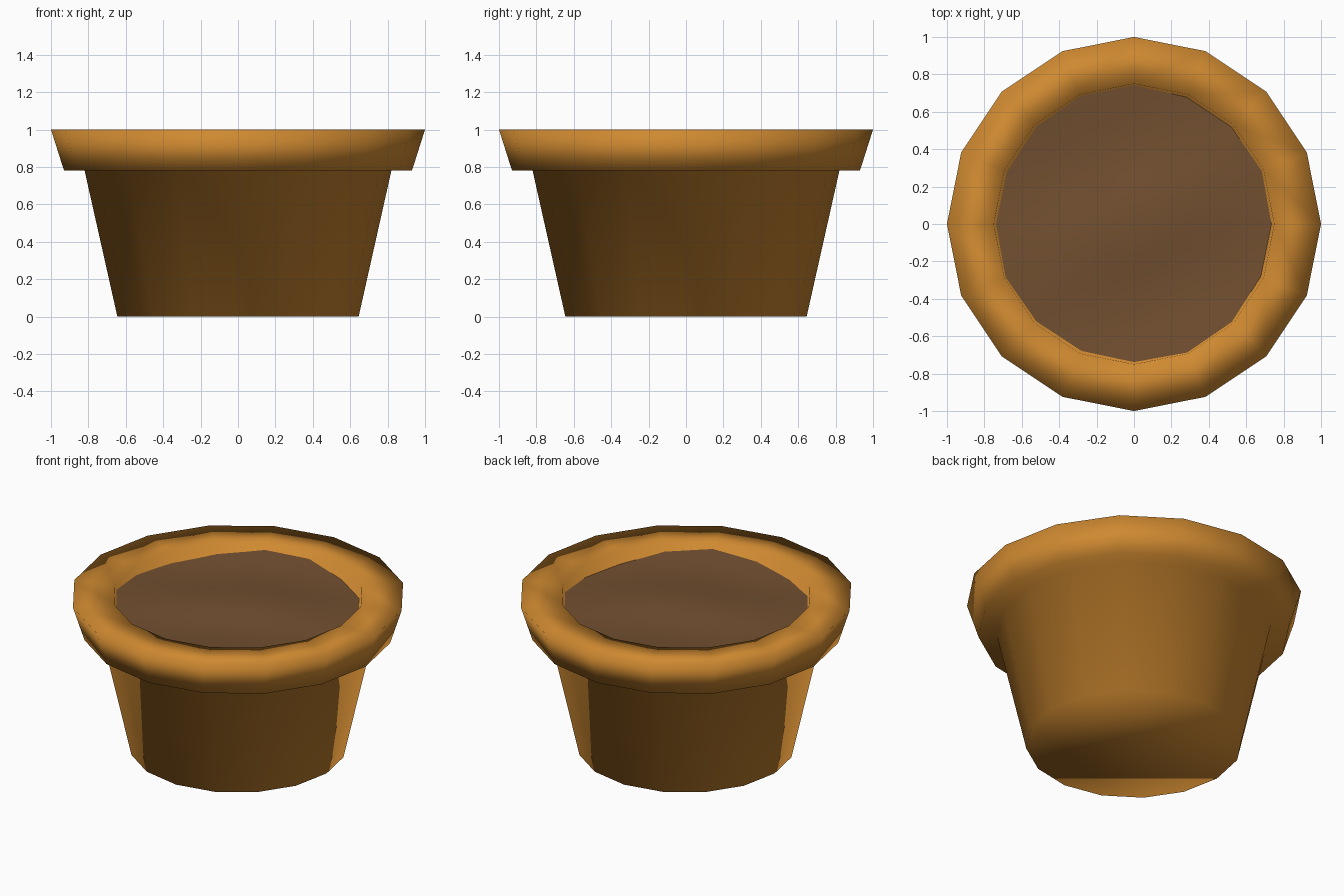
import bpy
import bmesh
from math import sin, cos, tau

SIDES = 16

cube = bpy.data.objects.get("Cube")
if cube:
    bpy.data.objects.remove(cube, do_unlink=True)


def make_material(name, rgb):
    mat = bpy.data.materials.new(name)
    mat.use_nodes = True
    mat.diffuse_color = (*rgb, 1)
    mat.node_tree.nodes["Principled BSDF"].inputs["Base Color"].default_value = (*rgb, 1)
    return mat


def lathe(name, profile, mat, height=None, caps=True):
    """Revolve (radius, z) points around z; height(x, y) adds relief."""
    bm = bmesh.new()
    rings = []
    for radius, z in profile:
        ring = []
        for i in range(SIDES):
            x, y = radius * cos(tau * i / SIDES), radius * sin(tau * i / SIDES)
            ring.append(bm.verts.new((x, y, z + (height(x, y) if height else 0))))
        rings.append(ring)
    for lower, upper in zip(rings, rings[1:]):
        for i in range(SIDES):
            j = (i + 1) % SIDES
            bm.faces.new((lower[i], lower[j], upper[j], upper[i]))
    if caps:
        bm.faces.new(rings[0][::-1])
    bm.faces.new(rings[-1])
    for face in bm.faces:
        face.smooth = True
    mesh = bpy.data.meshes.new(name)
    bm.to_mesh(mesh)
    bm.free()
    mesh.materials.append(mat)
    obj = bpy.data.objects.new(name, mesh)
    bpy.context.collection.objects.link(obj)
    return obj


clay = make_material("terracotta", (0.62, 0.25, 0.03))
earth = make_material("dark_earth", (0.17, 0.08, 0.03))

# Pot: tapered wall, overhanging rim, hollow inside
lathe("pot", [(0.645, 0), (0.82, 0.78), (0.93, 0.78), (1, 1),
              (0.75, 1), (0.58, 0.1)], clay)


# Soil: gently uneven disc meeting the inner wall
def bumps(x, y):
    return 0.016 * sin(6 * x + 2 * y + 1) + 0.014 * cos(7 * y - 3 * x)


lathe("soil", [(0.78 - 0.1 * k, 0.94) for k in range(8)], earth, bumps, caps=False)
